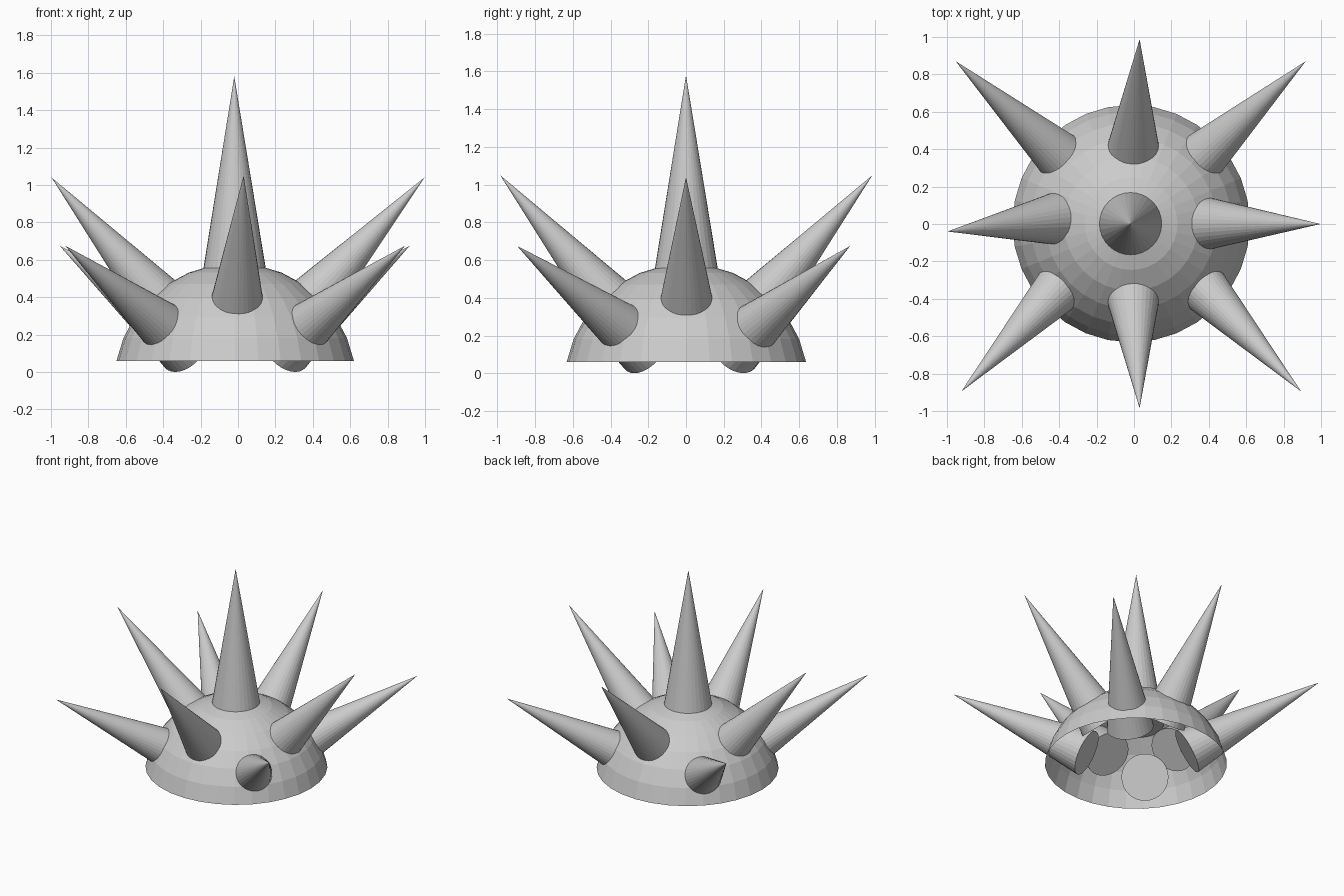
import bpy, bmesh
from mathutils import Vector

if "Cube" in bpy.data.objects:
    bpy.data.objects.remove(bpy.data.objects["Cube"])

CENTRE = Vector((-0.015, 0.002, -0.066))
RADIUS = 0.647


def add_object(name, bm):
    mesh = bpy.data.meshes.new(name)
    bm.to_mesh(mesh)
    bm.free()
    obj = bpy.data.objects.new(name, mesh)
    bpy.context.collection.objects.link(obj)
    return obj


def spike(name, base, tip, radius):
    """Closed cone from the base centre to the tip."""
    base, tip = Vector(base), Vector(tip)
    axis = tip - base
    bm = bmesh.new()
    bmesh.ops.create_cone(bm, cap_ends=True, segments=32, radius1=radius,
                          radius2=0, depth=axis.length)
    bmesh.ops.translate(bm, verts=bm.verts, vec=(0, 0, axis.length / 2))
    obj = add_object(name, bm)
    obj.location = base
    obj.rotation_mode = 'QUATERNION'
    obj.rotation_quaternion = axis.to_track_quat('Z', 'Y')


# Open dome: the part of a sphere above the first ring over its equator
bm = bmesh.new()
bmesh.ops.create_uvsphere(bm, u_segments=32, v_segments=16, radius=RADIUS)
low = [v for v in bm.verts if v.co.z < 0.1 * RADIUS]
bmesh.ops.delete(bm, geom=low, context='VERTS')
add_object("dome_shell", bm).location = CENTRE

# Tall centre spike
spike("centre_spike", (-0.018, 0.002, 0.38), (-0.02, 0.0, 1.58), 0.195)

# Upper spikes along the axes
spike("right_spike", (0.287, 0.003, 0.266), (0.997, 0.0, 1.04), 0.164)
spike("left_spike", (-0.318, 0.039, 0.266), (-0.997, -0.04, 1.04), 0.164)
spike("front_spike", (-0.01, -0.30, 0.266), (0.03, -0.985, 1.05), 0.164)
spike("back_spike", (-0.01, 0.30, 0.266), (0.03, 0.988, 1.05), 0.164)

# Lower spikes on the diagonals
spike("front_right_spike", (0.25, -0.215, 0.143), (0.893, -0.895, 0.675), 0.164)
spike("front_left_spike", (-0.28, -0.215, 0.143), (-0.923, -0.895, 0.675), 0.164)
spike("back_right_spike", (0.242, 0.248, 0.143), (0.918, 0.87, 0.675), 0.164)
spike("back_left_spike", (-0.273, 0.25, 0.143), (-0.953, 0.87, 0.675), 0.164)
